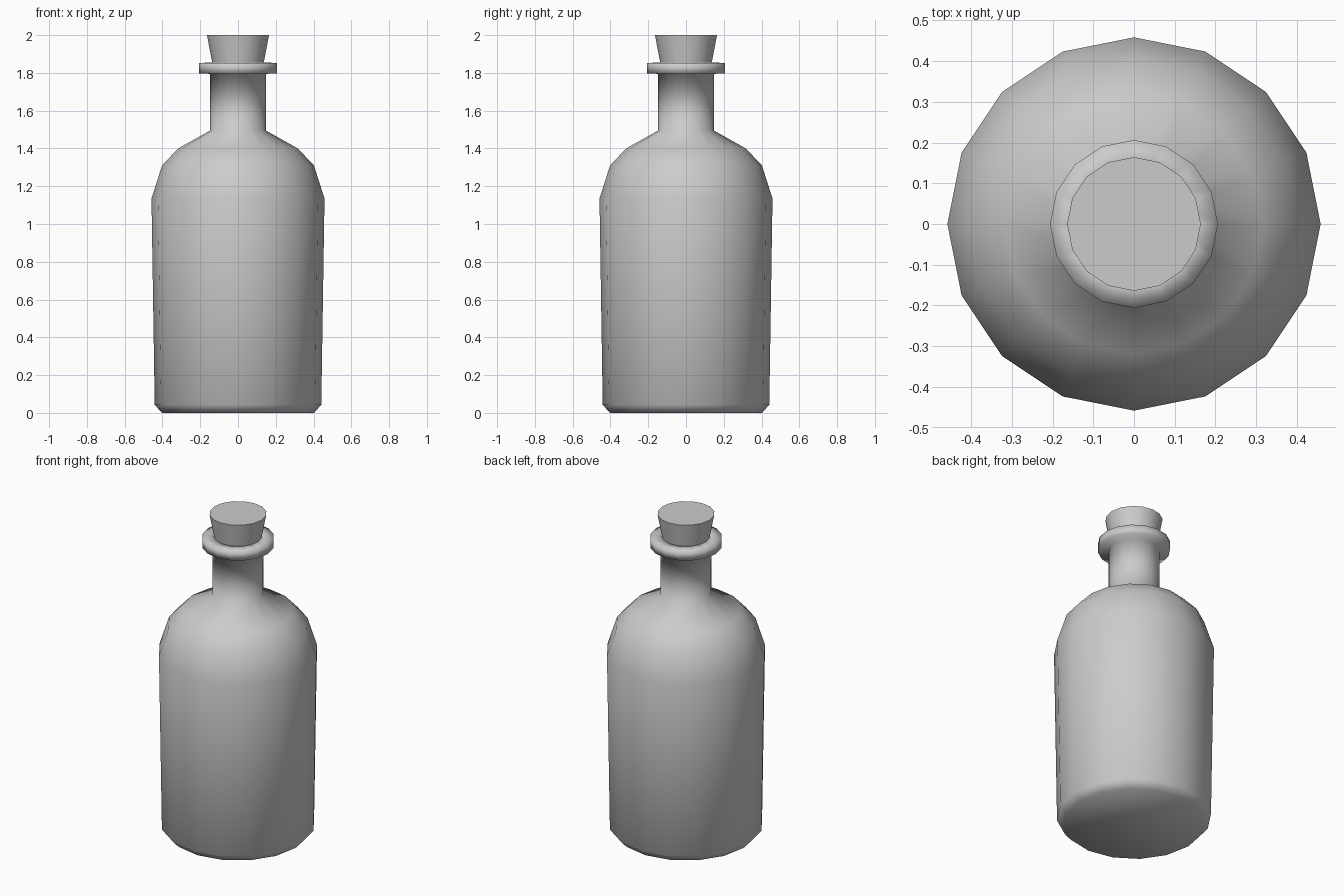
import bpy, bmesh, math

if "Cube" in bpy.data.objects:
    bpy.data.objects.remove(bpy.data.objects["Cube"])

SIDES = 16


def lathe(name, profile):
    """Revolve (radius, z) points, bottom to top, capping both open ends."""
    bm = bmesh.new()
    rings = []
    for r, z in profile:
        rings.append([bm.verts.new((r * math.cos(2 * math.pi * i / SIDES),
                                    r * math.sin(2 * math.pi * i / SIDES), z))
                      for i in range(SIDES)])
    for low, high in zip(rings, rings[1:]):
        for i in range(SIDES):
            j = (i + 1) % SIDES
            bm.faces.new((low[i], low[j], high[j], high[i]))
    bm.faces.new(rings[0][::-1])
    bm.faces.new(rings[-1])
    bmesh.ops.recalc_face_normals(bm, faces=bm.faces)
    for f in bm.faces:
        f.smooth = True
    mesh = bpy.data.meshes.new(name)
    bm.to_mesh(mesh)
    bm.free()
    obj = bpy.data.objects.new(name, mesh)
    bpy.context.collection.objects.link(obj)
    return obj


# Bottle: chamfered base, flared body, shoulder, neck, lip and mouth
lathe("bottle", [
    (0.403, 0.0), (0.441, 0.043), (0.458, 1.135), (0.402, 1.31),
    (0.317, 1.40), (0.147, 1.495), (0.147, 1.795), (0.206, 1.797),
    (0.206, 1.853), (0.125, 1.855), (0.125, 1.70),
])

# Tapered cork pushed into the mouth
cork = lathe("cork", [(0.115, 1.74), (0.164, 2.0)])
bpy.context.view_layer.objects.active = cork
cork.select_set(True)
bpy.ops.object.shade_smooth_by_angle(angle=math.radians(40))
